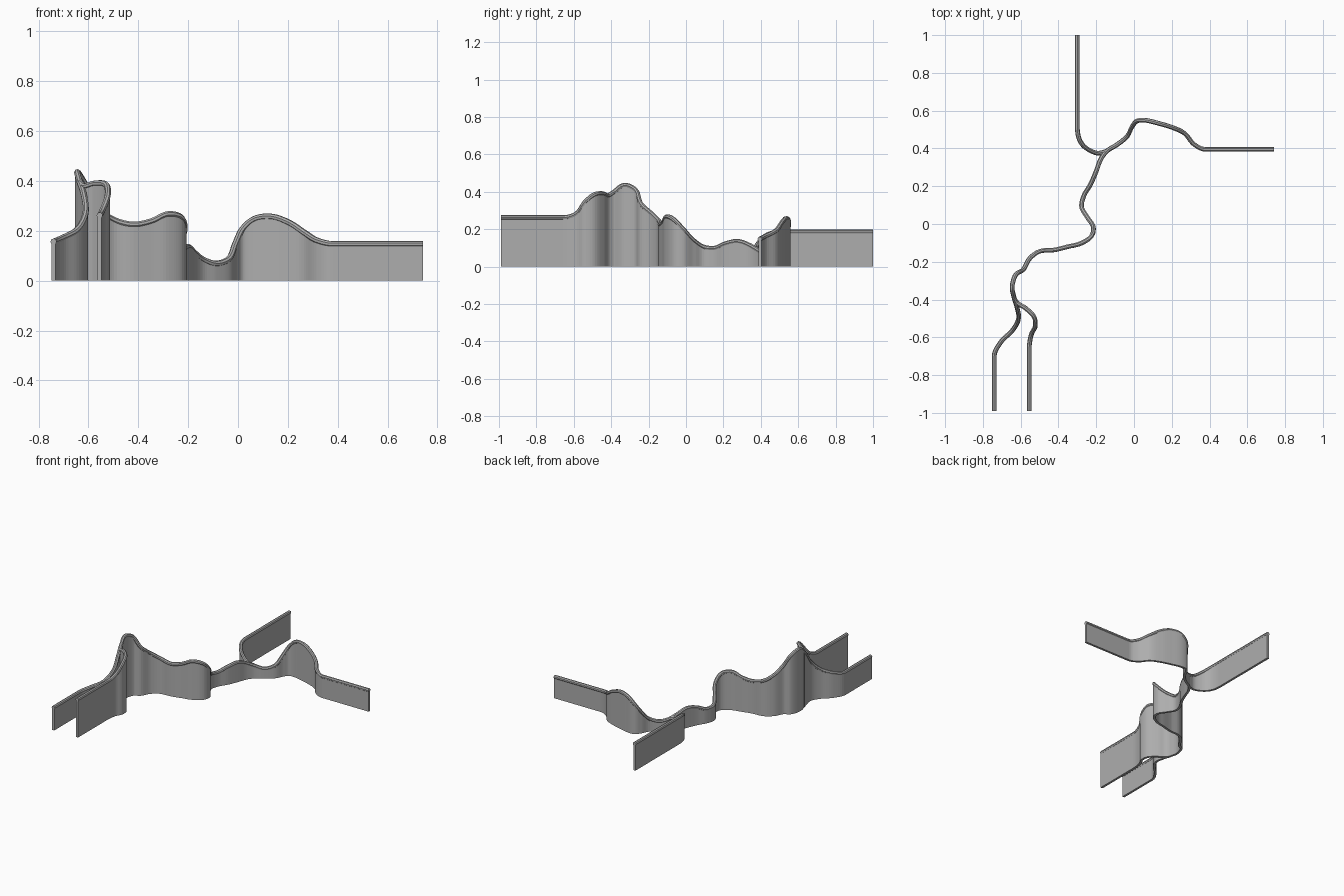
import bpy, bmesh
from mathutils import Vector
from mathutils.geometry import interpolate_bezier

if "Cube" in bpy.data.objects:
    bpy.data.objects.remove(bpy.data.objects["Cube"])

RAIL_RADIUS = 0.0125
WALL_THICK = 0.016

grey = bpy.data.materials.new("plain_grey")
grey.diffuse_color = (0.42, 0.42, 0.42, 1)
grey.use_nodes = True
grey.node_tree.nodes["Principled BSDF"].inputs["Base Color"].default_value = grey.diffuse_color


def smooth_path(points, steps=6):
    """Smooth path through the points; long spans stay straight."""
    p = [Vector(q) for q in points]
    tang = []
    for i in range(len(p)):
        d0 = p[i] - p[max(i - 1, 0)]
        d1 = p[min(i + 1, len(p) - 1)] - p[i]
        l0, l1 = d0.length, d1.length
        if l0 == 0 or l1 > 0.2:
            t = d1.normalized()
        elif l1 == 0 or l0 > 0.2:
            t = d0.normalized()
        else:
            t = (d0 / l0 * l1 + d1 / l1 * l0).normalized()
        tang.append(t)
    out = [p[0]]
    for a, b, ta, tb in zip(p, p[1:], tang, tang[1:]):
        k = (b - a).length / 3
        if k > 0.07:
            out.append(b)
        else:
            out += interpolate_bezier(a, a + ta * k, b - tb * k, b, steps + 1)[1:]
    return out


def rail(name, path):
    """Round handrail along the path."""
    cu = bpy.data.curves.new(name, 'CURVE')
    cu.dimensions = '3D'
    cu.bevel_depth = RAIL_RADIUS
    cu.bevel_resolution = 2
    cu.use_fill_caps = True
    sp = cu.splines.new('POLY')
    sp.points.add(len(path) - 1)
    for pt, co in zip(sp.points, path):
        pt.co = (*co, 1)
    sp.use_smooth = True
    ob = bpy.data.objects.new(name, cu)
    bpy.context.collection.objects.link(ob)
    cu.materials.append(grey)
    bpy.ops.object.select_all(action='DESELECT')
    ob.select_set(True)
    bpy.context.view_layer.objects.active = ob
    bpy.ops.object.convert(target='MESH')
    bpy.ops.object.shade_smooth_by_angle()


def wall(name, path):
    """Thin upright wall from the ground to just under the rail."""
    bm = bmesh.new()
    rings = []
    n = len(path)
    for i, c in enumerate(path):
        d = path[min(i + 1, n - 1)] - path[max(i - 1, 0)]
        side = Vector((-d.y, d.x, 0)).normalized() * WALL_THICK / 2
        top = c.z - 0.008
        rings.append([bm.verts.new((c.x + s * side.x, c.y + s * side.y, z))
                      for s, z in ((1, 0), (-1, 0), (-1, top), (1, top))])
    for a, b in zip(rings, rings[1:]):
        for j in range(4):
            bm.faces.new((a[j], a[(j + 1) % 4], b[(j + 1) % 4], b[j]))
    bm.faces.new(rings[0])
    bm.faces.new(rings[-1][::-1])
    bmesh.ops.recalc_face_normals(bm, faces=bm.faces)
    me = bpy.data.meshes.new(name)
    bm.to_mesh(me)
    bm.free()
    me.materials.append(grey)
    bpy.context.collection.objects.link(bpy.data.objects.new(name, me))


fences = {
    # winding main run, from the front fork to the right end
    "main": [(-.635, -.39, .395), (-.645, -.33, .435), (-.63, -.275, .415),
             (-.585, -.24, .335), (-.55, -.18, .28), (-.5, -.145, .245),
             (-.42, -.137, .225), (-.35, -.12, .238), (-.28, -.102, .267),
             (-.23, -.07, .255), (-.215, -.02, .205), (-.25, .04, .14),
             (-.278, .095, .105), (-.265, .15, .098), (-.23, .21, .122),
             (-.2, .28, .135), (-.175, .345, .112), (-.145, .385, .088),
             (-.09, .42, .068), (-.04, .46, .085), (-.01, .515, .15),
             (.02, .547, .21), (.06, .549, .245), (.13, .533, .257),
             (.2, .512, .235), (.27, .478, .19), (.32, .42, .16),
             (.38, .395, .147), (.742, .395, .147)],
    # outer front branch
    "front_left": [(-.74, -.99, .157), (-.74, -.7, .157), (-.705, -.625, .172),
                   (-.645, -.565, .205), (-.612, -.505, .27),
                   (-.62, -.44, .35), (-.635, -.39, .395)],
    # inner front branch
    "front_right": [(-.555, -.99, .262), (-.555, -.66, .262), (-.545, -.59, .28),
                    (-.522, -.535, .35), (-.53, -.49, .385),
                    (-.575, -.445, .39), (-.62, -.415, .38), (-.635, -.39, .395)],
    # rear branch
    "rear": [(-.3, 1, .185), (-.3, .51, .185), (-.283, .435, .17),
             (-.235, .39, .13), (-.185, .375, .1), (-.145, .385, .088)],
}

for part, pts in fences.items():
    path = smooth_path(pts)
    rail(part + "_rail", path)
    wall(part + "_wall", path)
